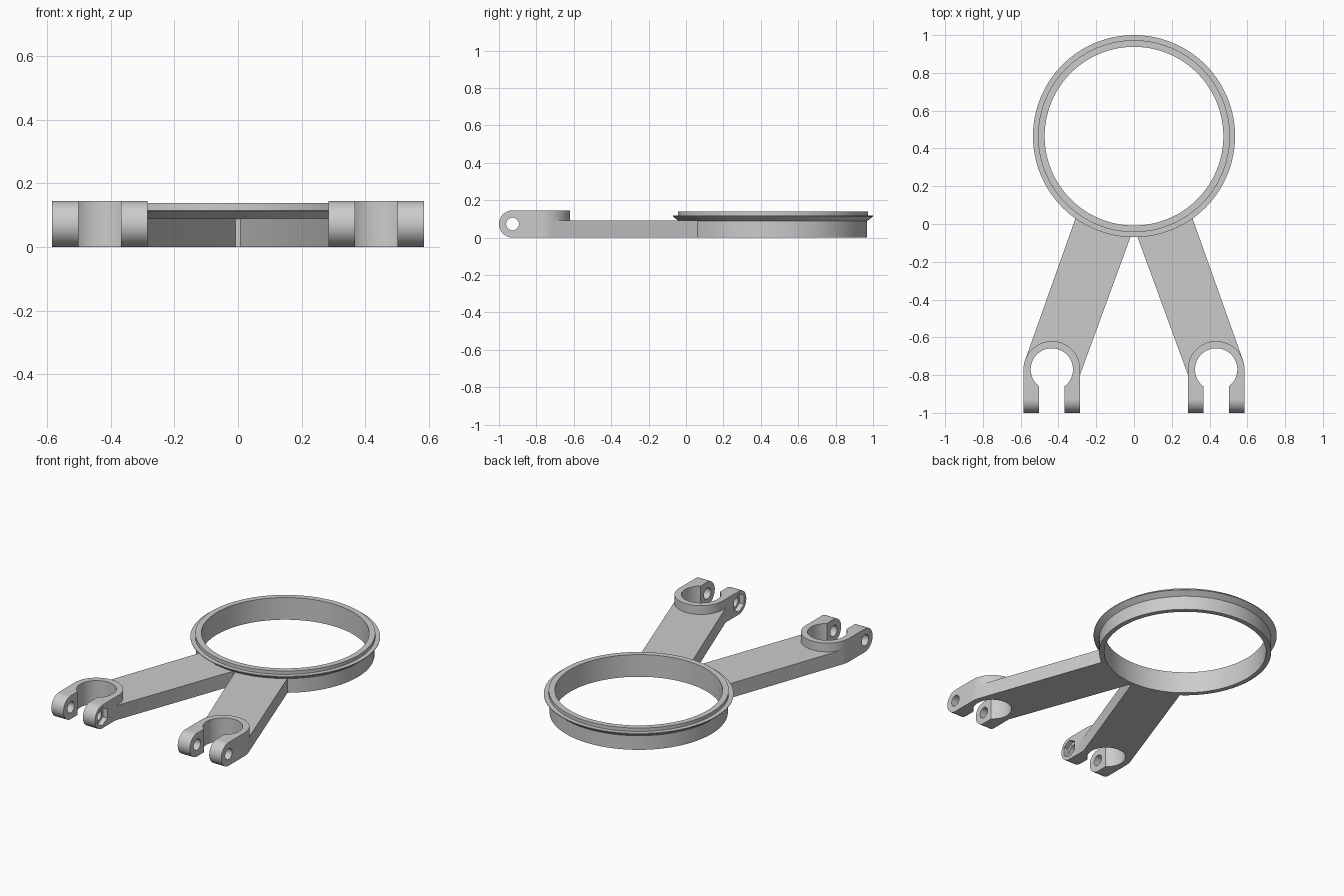
import bpy, bmesh, math
from math import cos, sin, pi
from mathutils import Vector

cube = bpy.data.objects.get("Cube")
if cube:
    bpy.data.objects.remove(cube)

grey = bpy.data.materials.new("plain_grey")
grey.use_nodes = True
COLOUR = (0.6, 0.6, 0.6, 1)
grey.diffuse_color = COLOUR
grey.node_tree.nodes["Principled BSDF"].inputs["Base Color"].default_value = COLOUR

RING_C = Vector((0, 0.465))     # ring centre
CLAMP_C = Vector((0.435, -0.77))  # left clamp centre
R_OUT, R_BORE, H = 0.15, 0.112, 0.145
ARM_H, SLOT = 0.09, 0.067
PIN_Y, PIN_Z = -1 + H / 2, H / 2


def arc(c, r, a0, a1, n):
    return [(c[0] + r * cos(a0 + (a1 - a0) * i / n),
             c[1] + r * sin(a0 + (a1 - a0) * i / n)) for i in range(n + 1)]


def prism(name, outline, lo, hi, axis="z"):
    """Extrude an outline along z (points are x, y) or x (points are y, z)."""
    bm = bmesh.new()
    place = (lambda p: (p[0], p[1], lo)) if axis == "z" else (lambda p: (lo, p[0], p[1]))
    face = bm.faces.new([bm.verts.new(place(p)) for p in outline])
    out = bmesh.ops.extrude_face_region(bm, geom=[face])
    verts = [g for g in out["geom"] if isinstance(g, bmesh.types.BMVert)]
    step = (0, 0, hi - lo) if axis == "z" else (hi - lo, 0, 0)
    bmesh.ops.translate(bm, verts=verts, vec=step)
    bmesh.ops.recalc_face_normals(bm, faces=bm.faces)
    return finish(name, bm)


def finish(name, bm):
    mesh = bpy.data.meshes.new(name)
    bm.to_mesh(mesh)
    bm.free()
    mesh.materials.append(grey)
    obj = bpy.data.objects.new(name, mesh)
    bpy.context.collection.objects.link(obj)
    return obj


def activate(obj):
    bpy.ops.object.select_all(action="DESELECT")
    obj.select_set(True)
    bpy.context.view_layer.objects.active = obj


def combine(obj, other, operation):
    mod = obj.modifiers.new("combine", "BOOLEAN")
    mod.operation, mod.object, mod.solver = operation, other, "EXACT"
    activate(obj)
    bpy.ops.object.modifier_apply(modifier=mod.name)
    bpy.data.objects.remove(other)


def smooth(obj):
    activate(obj)
    bpy.ops.object.shade_smooth_by_angle(angle=math.radians(25))


# Ring with a flared flange and a top lip, turned from its section
section = [(0.473, 0), (0.503, 0), (0.503, 0.088), (0.535, 0.113),
           (0.535, 0.117), (0.508, 0.117), (0.508, 0.138), (0.473, 0.138)]
bm = bmesh.new()
N = 128
loops = [[bm.verts.new((r * cos(2 * pi * i / N), RING_C.y + r * sin(2 * pi * i / N), z))
          for r, z in section] for i in range(N)]
for i in range(N):
    a, b = loops[i], loops[(i + 1) % N]
    for j in range(len(section)):
        k = (j + 1) % len(section)
        bm.faces.new((a[j], b[j], b[k], a[k]))
bmesh.ops.recalc_face_normals(bm, faces=bm.faces)
smooth(finish("ring", bm))

# Clamp: round back and straight prongs, ends rounded from the side
cx, cy = CLAMP_C
outline = arc(CLAMP_C, R_OUT, 0, pi, 48) + [(cx - R_OUT, -1.1), (cx + R_OUT, -1.1)]
arm = prism("left_arm", outline, 0, H)
side = arc((PIN_Y, PIN_Z), H / 2, pi / 2, 3 * pi / 2, 32) + [(0, 0), (0, H)]
combine(arm, prism("side_trim", side, 0, 1, "x"), "INTERSECT")

# Slanted flat bar from the clamp into the ring wall
along = Vector((-0.344, 0.939))
normal = Vector((0.939, 0.344))
ends = arc(RING_C, 0.49, -pi / 2 + 0.005, -pi / 2 + 0.644, 24)
bar = [CLAMP_C + normal * R_OUT, CLAMP_C + Vector((0, -0.02)),
       Vector((cx - R_OUT, -0.797))] + ends
combine(arm, prism("bar", bar, 0, ARM_H), "UNION")

# Bore, front slot, pin hole and hexagonal nut pocket
combine(arm, prism("bore", arc(CLAMP_C, R_BORE, 0, 2 * pi, 64)[:-1], -1, 1), "DIFFERENCE")
slot = [(cx - SLOT, -1.2), (cx + SLOT, -1.2), (cx + SLOT, cy), (cx - SLOT, cy)]
combine(arm, prism("slot", slot, -1, 1), "DIFFERENCE")
pin = arc((PIN_Y, PIN_Z), 0.034, 0, 2 * pi, 32)[:-1]
combine(arm, prism("pin_hole", pin, 0, 1, "x"), "DIFFERENCE")
nut = arc((PIN_Y, PIN_Z), 0.056, pi / 6, 2 * pi + pi / 6, 6)[:-1]
combine(arm, prism("nut_pocket", nut, 0.2, cx - R_OUT + 0.03, "x"), "DIFFERENCE")
smooth(arm)

# Mirrored arm on the other side
other = arm.copy()
other.data = arm.data.copy()
other.name = "right_arm"
bpy.context.collection.objects.link(other)
bm = bmesh.new()
bm.from_mesh(other.data)
for v in bm.verts:
    v.co.x = -v.co.x
bmesh.ops.reverse_faces(bm, faces=bm.faces)
bm.to_mesh(other.data)
bm.free()
smooth(other)
